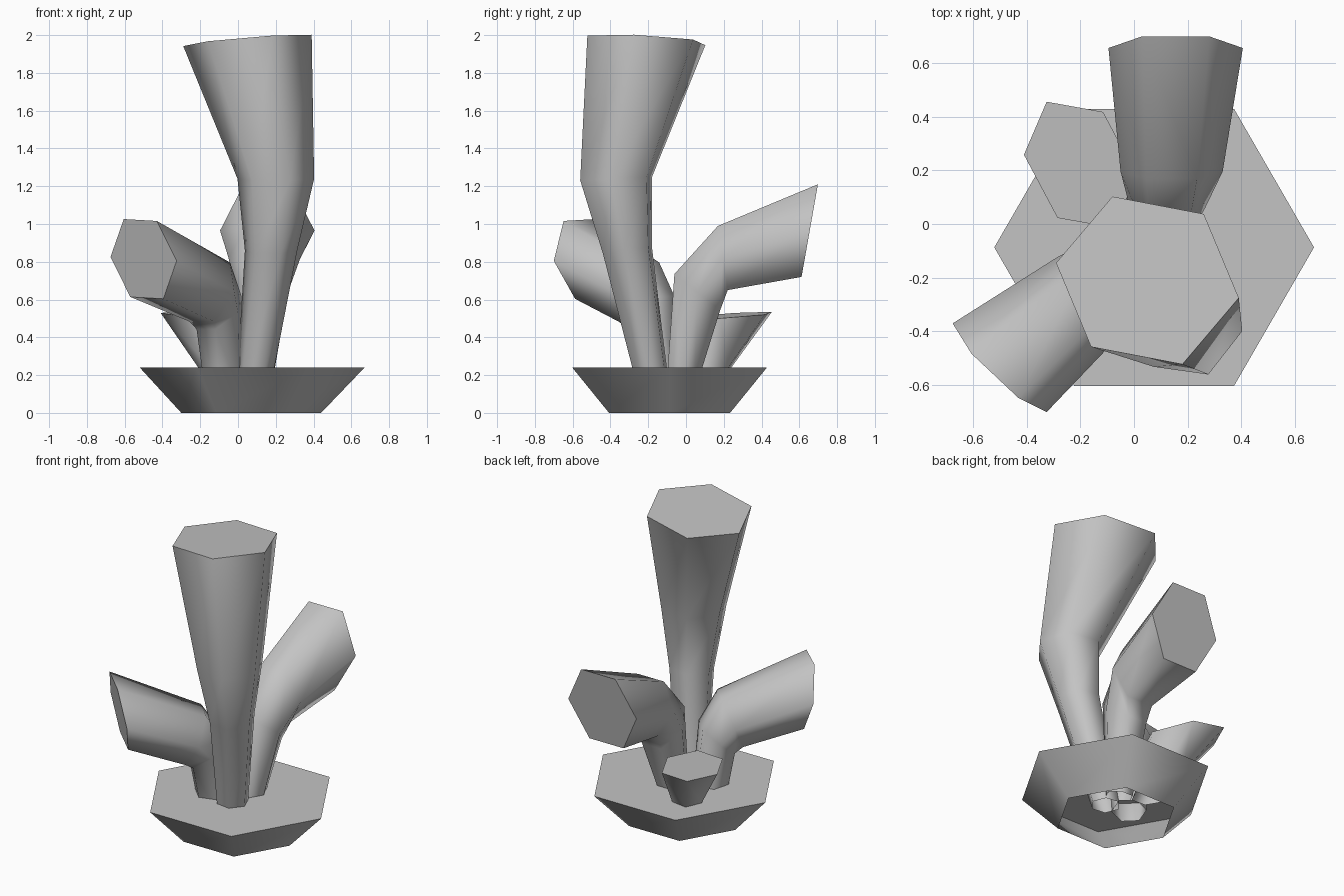
import bpy, bmesh, math
from mathutils import Vector

cube = bpy.data.objects.get("Cube")
if cube:
    bpy.data.objects.remove(cube)

# One plain grey for every part
GREY = (0.55, 0.55, 0.55, 1.0)
grey = bpy.data.materials.new("plain_grey")
grey.use_nodes = True
grey.diffuse_color = GREY
grey.node_tree.nodes["Principled BSDF"].inputs["Base Color"].default_value = GREY


def loft(name, rings, sides=6):
    """Six-sided tube through (centre, half axis, half axis) rings, capped at its far end."""
    bm = bmesh.new()
    loops = []
    for c, a, b in rings:
        c, a, b = Vector(c), Vector(a), Vector(b)
        turn = [math.tau * k / sides for k in range(sides)]
        loops.append([bm.verts.new(c + a * math.cos(t) + b * math.sin(t)) for t in turn])
    for low, high in zip(loops, loops[1:]):
        for k in range(sides):
            n = (k + 1) % sides
            bm.faces.new((low[k], low[n], high[n], high[k])).smooth = True
    cap = bm.faces.new(loops[-1])
    for edge in cap.edges:
        edge.smooth = False
    bmesh.ops.recalc_face_normals(bm, faces=bm.faces[:])
    mesh = bpy.data.meshes.new(name)
    bm.to_mesh(mesh)
    bm.free()
    mesh.materials.append(grey)
    obj = bpy.data.objects.new(name, mesh)
    bpy.context.collection.objects.link(obj)
    return obj


def flat_ring(centre, radius, angle=0, tilt=0):
    """Level ring turned about z, with an optional rise along its second axis."""
    s, c = math.sin(math.radians(angle)), math.cos(math.radians(angle))
    return centre, (radius * c, radius * s, 0), (-radius * s, radius * c, tilt)


# Flared foot, open underneath
loft("base_dish", [
    flat_ring((0.07, -0.087, 0), 0.37),
    flat_ring((0.075, -0.087, 0.24), 0.595),
])

# Tall upright tube
loft("tall_tube", [
    flat_ring((0.08, -0.17, 0.12), 0.09, -8),
    flat_ring((0.175, -0.31, 0.86), 0.14, -8, 0.02),
    flat_ring((0.2, -0.37, 1.24), 0.205, -8, 0.01),
    ((0.05, -0.21, 1.972), (0.34, -0.065, 0.03), (0.046, 0.323, -0.012)),
])

# Bent tube reaching to the front
loft("front_tube", [
    ((-0.07, -0.13, 0.12), (-0.075, 0.075, 0), (0.075, 0.075, 0.02)),
    ((-0.1, -0.18, 0.53), (-0.1, 0.1, 0), (0.08, 0.08, 0.1)),
    ((-0.15, -0.25, 0.64), (-0.13, 0.13, 0), (0.05, 0.05, 0.18)),
    ((-0.5, -0.535, 0.815), (-0.175, 0.165, 0.01), (-0.02, -0.035, 0.238)),
])

# Bent tube reaching to the back
loft("back_tube", [
    ((0.09, -0.03, 0.12), (0.085, 0, 0), (0, -0.085, 0.02)),
    ((0.125, 0.06, 0.64), (0.14, 0, 0), (0, -0.14, 0.11)),
    ((0.14, 0.195, 0.82), (0.19, 0, 0), (0, -0.03, 0.196)),
    ((0.155, 0.655, 0.965), (0.25, 0, 0), (0, 0.05, 0.283)),
])

# Short flaring tube
loft("short_tube", [
    ((-0.06, 0.08, 0.12), (-0.06, 0.1, 0), (0.08, 0.05, 0)),
    ((-0.1, 0.12, 0.24), (-0.065, 0.12, 0), (0.09, 0.05, 0)),
    ((-0.2, 0.22, 0.515), (-0.125, 0.235, 0.02), (0.17, 0.092, -0.005)),
])
